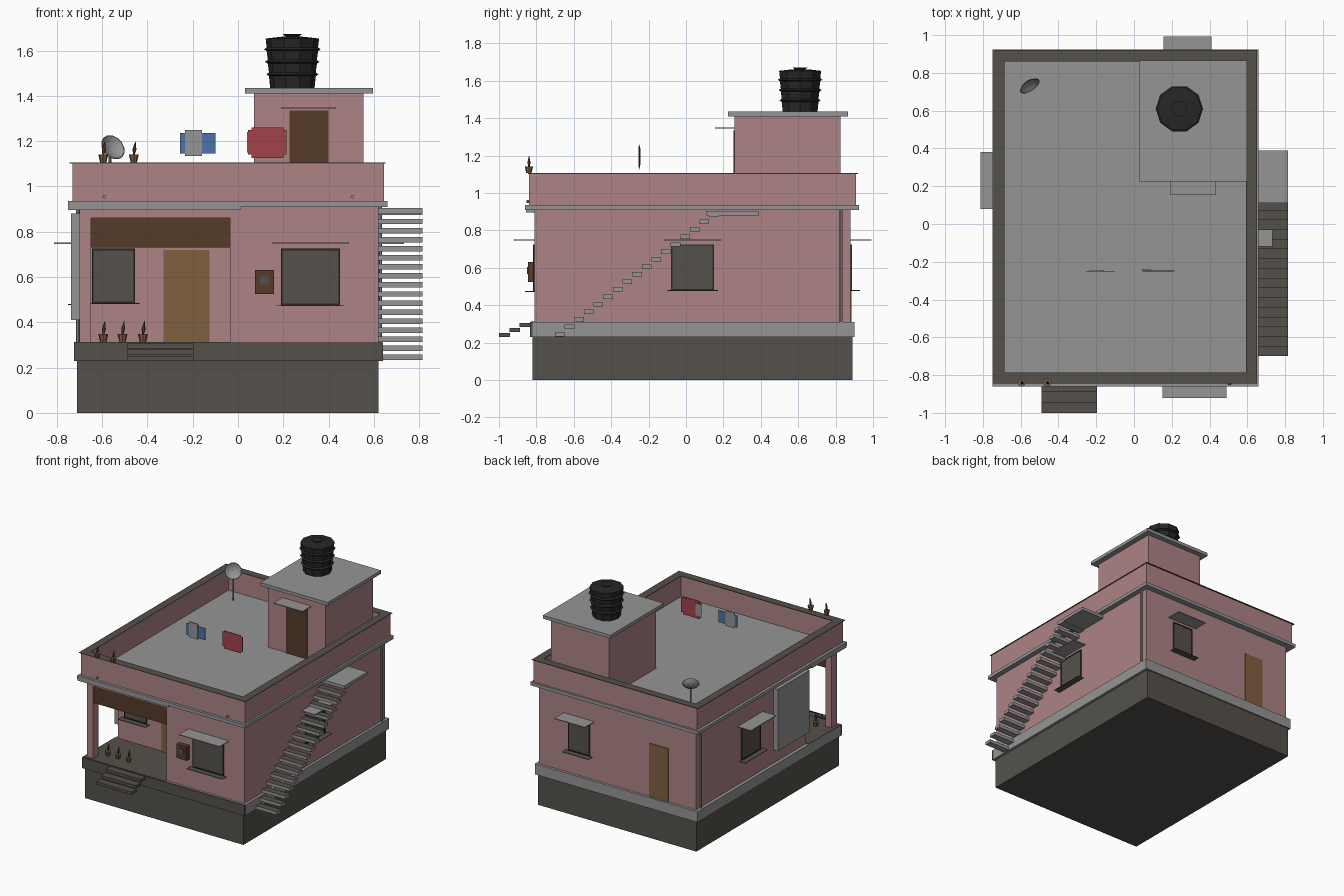
import bpy, bmesh, math
from mathutils import Vector

old = bpy.data.objects.get("Cube")
if old:
    bpy.data.objects.remove(old, do_unlink=True)


def material(name, r, g, b):
    m = bpy.data.materials.new(name)
    m.use_nodes = True
    m.diffuse_color = (r, g, b, 1)
    m.node_tree.nodes["Principled BSDF"].inputs["Base Color"].default_value = (r, g, b, 1)
    return m


PINK = material("pink plaster", .42, .23, .235)
GREY = material("grey concrete", .30, .30, .30)
STONE = material("dark stone", .09, .083, .07)
BROWN = material("dark brown wood", .09, .043, .023)
DOOR = material("light brown wood", .22, .115, .055)
BLACK = material("black plastic", .02, .02, .02)
RED = material("red cloth", .36, .055, .07)
BLUE = material("blue cloth", .075, .17, .38)


def finish(name, bm, *mats):
    me = bpy.data.meshes.new(name)
    bmesh.ops.recalc_face_normals(bm, faces=bm.faces)
    bm.to_mesh(me)
    bm.free()
    for m in mats:
        me.materials.append(m)
    ob = bpy.data.objects.new(name, me)
    bpy.context.scene.collection.objects.link(ob)
    return ob


def box(name, mat, x, y, z, top=None):
    """Box from three (low, high) spans, with an optional second colour on top."""
    bm = bmesh.new()
    bmesh.ops.create_cube(bm, size=1)
    for v in bm.verts:
        v.co = [s[0] + (c + .5) * (s[1] - s[0]) for c, s in zip(v.co, (x, y, z))]
    if top:
        bm.normal_update()
        for f in bm.faces:
            f.material_index = int(f.normal.z > .5)
    return finish(name, bm, mat, *([top] if top else []))


def lathe(name, mat, profile, sides, at, axis=(0, 0, 1)):
    """Spin a (radius, height) profile into a faceted solid."""
    bm = bmesh.new()
    rings = []
    for r, h in profile:
        rings.append([bm.verts.new((r * math.cos(i * math.tau / sides),
                                    r * math.sin(i * math.tau / sides), h))
                      for i in range(sides)])
    for a, b in zip(rings, rings[1:]):
        for i in range(sides):
            j = (i + 1) % sides
            bm.faces.new((a[i], a[j], b[j], b[i]))
    bm.faces.new(rings[0][::-1])
    bm.faces.new(rings[-1])
    ob = finish(name, bm, mat)
    ob.rotation_euler = Vector(axis).to_track_quat('Z', 'Y').to_euler()
    ob.location = at
    return ob


def frame(name, mat, x, y, z, w):
    """Rectangular ring of four boxes, lying flat."""
    box(name + "_front", mat, x, (y[0], y[0] + w), z)
    box(name + "_back", mat, x, (y[1] - w, y[1]), z)
    inner = (y[0] + w, y[1] - w)
    box(name + "_left", mat, (x[1] - w, x[1]), inner, z)
    box(name + "_right", mat, (x[0], x[0] + w), inner, z)


# Foundation and plinth
X0, X1, Y0, Y1 = -.70, .62, -.81, .88
PX, PY = -.035, -.44          # porch inner corner
box("foundation", STONE, (-.71, .62), (-.82, .89), (0, .23))
box("plinth", GREY, (-.725, .64), (-.82, .90), (.23, .31))
box("porch_edge", STONE, (-.725, .64), (-.835, -.82), (.23, .31))
box("porch_floor", STONE, (-.725, PX), (-.83, PY), (.305, .313))

# Walls around the corner porch
box("main_wall", PINK, (X0, X1), (PY, Y1), (.31, .91))
box("front_room_wall", PINK, (PX, X1), (Y0, PY), (.31, .91))
box("porch_column", PINK, (X0, -.65), (Y0, -.745), (.31, .91))
box("porch_front_lintel", PINK, (-.65, PX), (Y0, -.76), (.86, .91))
box("porch_side_lintel", PINK, (X0, -.65), (-.745, PY), (.86, .91))
box("porch_blind", BROWN, (-.65, PX), (-.80, -.79), (.73, .862))
box("porch_ceiling", GREY, (-.75, .01), (-.855, PY), (.895, .91))
box("side_panel", GREY, (-.737, X0), (-.43, -.05), (.41, .88))

# Roof band, deck, parapet and coping
box("roof_band", GREY, (-.75, .66), (-.86, .925), (.91, .935))
box("roof_deck", GREY, (-.70, .61), (-.80, .88), (.93, .942))
frame("parapet", PINK, (-.73, .645), (-.84, .91), (.935, 1.102), .045)
frame("coping", STONE, (-.745, .652), (-.845, .92), (1.102, 1.106), .06)


# Windows and doors: facing is 'front', 'back', 'left' or 'right' on a wall plane
def wall_box(name, mat, facing, wall, span, z, near, far):
    s = -1 if facing in ('front', 'right_is_low', 'left') else 1
    out = tuple(sorted((wall + s * near, wall + s * far)))
    if facing in ('front', 'back'):
        return box(name, mat, span, out, z)
    return box(name, mat, out, span, z)


def window(name, facing, wall, span, z, awning=None):
    a, b = span
    wall_box(name + "_pane", STONE, facing, wall, span, z, -.01, .004)
    t = .007
    for part, s, h in (("jamb_a", (a, a + t), z), ("jamb_b", (b - t, b), z),
                       ("head", span, (z[1] - t, z[1])), ("foot", span, (z[0], z[0] + t))):
        wall_box(name + "_" + part, BLACK, facing, wall, s, h, 0, .008)
    wall_box(name + "_sill", STONE, facing, wall, (a - .02, b + .02),
             (z[0] - .004, z[0]), 0, .05)
    if awning:
        wall_box(name + "_awning", GREY, facing, wall, awning, (.746, .752), 0, .112)


window("porch_window", 'front', PY, (-.645, -.455), (.485, .725))
window("front_window", 'front', Y0, (.19, .45), (.475, .725), (.15, .49))
window("back_window", 'back', Y1, (.19, .37), (.48, .725), (.155, .41))
window("left_window", 'left', X0, (.11, .34), (.48, .725), (.08, .38))
window("right_window", 'right', X1, (-.08, .15), (.48, .725), (-.12, .19))
wall_box("front_door", DOOR, 'front', PY, (-.33, -.125), (.31, .72), -.01, .006)
wall_box("back_door", DOOR, 'back', Y1, (-.47, -.31), (.31, .715), -.01, .006)

# Meter box, drain pipes and spouts
box("meter_box", BROWN, (.075, .16), (-.845, Y0), (.525, .63))
box("meter_dial", STONE, (.098, .136), (-.849, -.845), (.567, .605))
for side, x in (("left", -.707), ("right", .627)):
    lathe("drain_pipe_" + side, GREY, [(.008, .31), (.008, .91)], 8, (x, .83, 0))
for i, x in enumerate((-.59, .505)):
    lathe(f"roof_spout_{i}", GREY, [(.008, 0), (.008, .015)], 8, (x, -.838, .955), (0, -1, 0))

# Front steps and the open outside staircase
for i in range(3):
    y, z = -1 + i * .055, .23 + i * .027
    box(f"front_step_{i}", STONE, (-.49, -.195), (y, y + .058), (z, z + .022))
STEPS, RUN, RISE = 17, .0515, .04
for i in range(STEPS):
    y, z = -.70 + i * RUN, .233 + i * RISE
    box(f"stair_tread_{i}", GREY, (X1, .815), (y, y + RUN), (z, z + .024), top=STONE)
box("stair_landing", GREY, (X1, .815), (.11, .39), (.88, .904))

# Rooftop stair room
box("stair_room", PINK, (.07, .555), (.26, .825), (.94, 1.41))
box("stair_room_roof", GREY, (.03, .597), (.225, .865), (1.41, 1.435))
box("stair_room_door", BROWN, (.227, .40), (.254, .265), (.942, 1.335))
box("stair_room_awning", GREY, (.19, .433), (.155, .26), (1.345, 1.351))

# Ribbed water tank with a small lid
profile = [(.098, 0)]
for h in (.06, .115, .17):
    r = .098 + h * .09
    profile += [(r, h - .008), (r + .012, h), (r, h + .008)]
profile += [(.118, .218), (.045, .226)]
lathe("water_tank", BLACK, profile, 10, (.24, .61, 1.435))
lathe("water_tank_lid", BLACK, [(.025, 0), (.042, .014)], 8, (.24, .61, 1.658))

# Satellite dish aimed to the front right
aim = Vector((.5, -.74, .45))
lathe("dish", GREY, [(.008, -.02), (.035, -.012), (.06, .006), (.056, .007),
                     (.032, -.007), (.006, -.014)], 14, (-.555, .735, 1.17), aim)
lathe("dish_mast", GREY, [(.006, .94), (.006, 1.16)], 6, (-.565, .75, 0))

# Hanging laundry
box("blue_cloth", BLUE, (-.255, -.10), (-.252, -.248), (1.145, 1.235))
box("grey_cloth", GREY, (-.235, -.16), (-.255, -.245), (1.135, 1.25))
box("red_cloth", RED, (.06, .20), (-.252, -.248), (1.125, 1.26))
box("red_sleeves", RED, (.045, .215), (-.251, -.247), (1.14, 1.25))
box("small_grey_cloth", GREY, (.04, .09), (-.246, -.242), (1.15, 1.24))

# Potted plants on the porch and on the parapet
spots = [(x, -.71, .313) for x in (-.595, -.51, -.42)] + [(x, -.84, 1.106) for x in (-.595, -.46)]
for i, (x, y, z) in enumerate(spots):
    lathe(f"plant_pot_{i}", DOOR, [(.014, 0), (.022, .035)], 8, (x, y, z))
    lathe(f"plant_leaf_{i}", BROWN, [(.004, 0), (.009, .025), (.001, .06)], 5,
          (x, y, z + .033), (.12, 0, 1))
